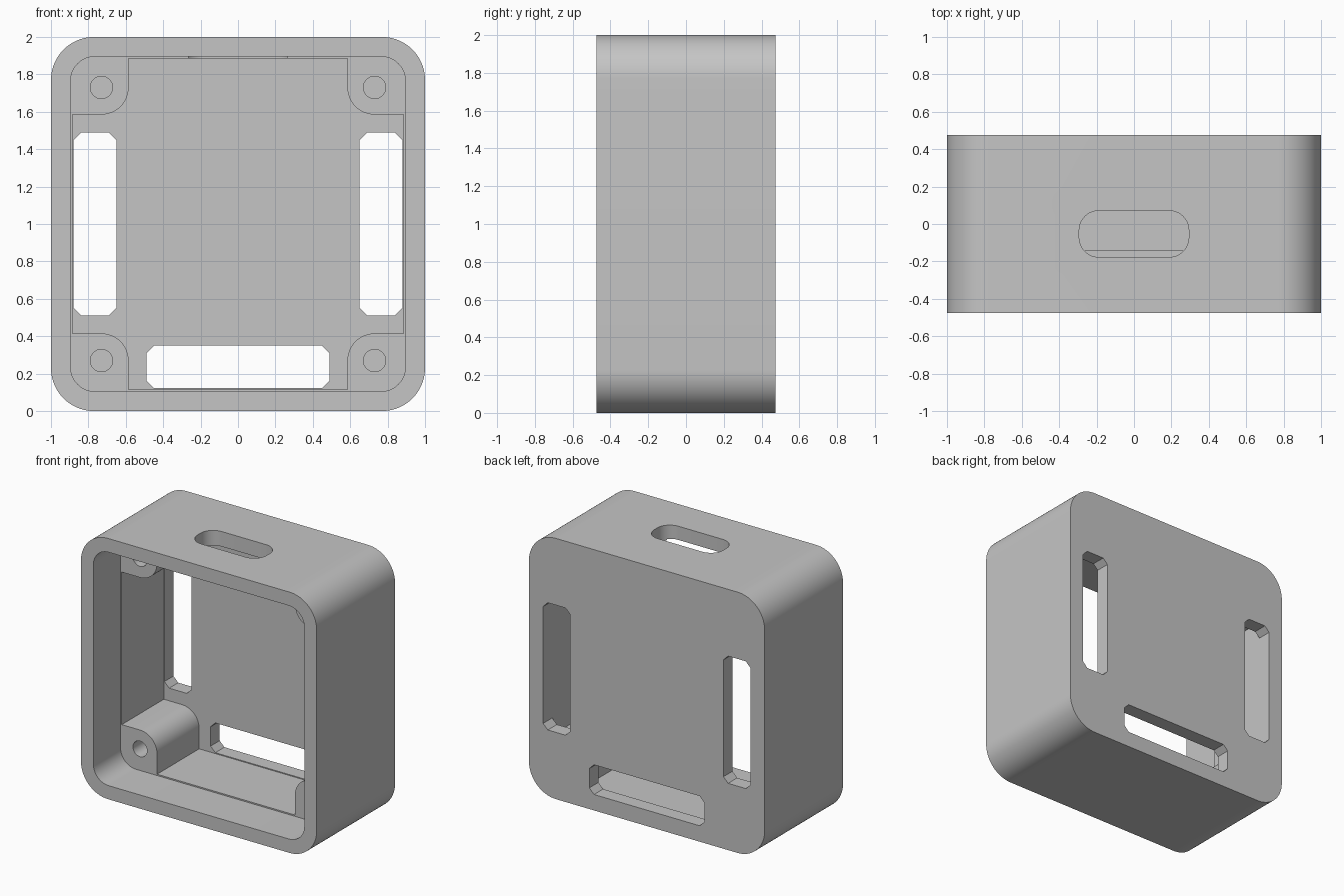
import bpy
import bmesh
from math import pi, cos, sin

cube = bpy.data.objects.get("Cube")
if cube:
    bpy.data.objects.remove(cube, do_unlink=True)

# Single grey plastic
grey = bpy.data.materials.new("grey_plastic")
grey.use_nodes = True
colour = (0.56, 0.56, 0.56, 1)
grey.diffuse_color = colour
grey.node_tree.nodes["Principled BSDF"].inputs["Base Color"].default_value = colour

MID = 1.0                       # height of the case centre
FRONT, BACK = -0.475, 0.475
SHELF, FLOOR = -0.145, 0.365    # post tops and inside of the back wall


def arc(cx, cy, r, start, end, steps):
    angles = [start + (end - start) * i / steps for i in range(steps + 1)]
    return [(cx + r * cos(a), cy + r * sin(a)) for a in angles]


def rounded_rect(cx, cy, hw, hh, r, steps=12):
    """Rectangle with rounded corners; one step gives a chamfer."""
    pts = []
    for i, (sx, sy) in enumerate([(1, 1), (-1, 1), (-1, -1), (1, -1)]):
        pts += arc(cx + sx * (hw - r), cy + sy * (hh - r), r,
                   i * pi / 2, (i + 1) * pi / 2, steps)
    return pts


def prism(name, profile, start, end, axis="Y"):
    """Extrude a closed profile along Y (profile in xz) or Z (profile in xy)."""
    bm = bmesh.new()
    place = (lambda u, v, d: (u, d, v)) if axis == "Y" else (lambda u, v, d: (u, v, d))
    face = bm.faces.new([bm.verts.new(place(u, v, start)) for u, v in profile])
    new = bmesh.ops.extrude_face_region(bm, geom=[face])["geom"]
    move = place(0, 0, end - start)
    bmesh.ops.translate(bm, vec=move, verts=[g for g in new if isinstance(g, bmesh.types.BMVert)])
    bmesh.ops.recalc_face_normals(bm, faces=bm.faces)
    mesh = bpy.data.meshes.new(name)
    bm.to_mesh(mesh)
    bm.free()
    mesh.materials.append(grey)
    obj = bpy.data.objects.new(name, mesh)
    bpy.context.collection.objects.link(obj)
    return obj


def cut(body, cutter):
    cutter.hide_render = True
    mod = body.modifiers.new("cut", "BOOLEAN")
    mod.operation = "DIFFERENCE"
    mod.solver = "EXACT"
    mod.object = cutter
    bpy.context.view_layer.objects.active = body
    bpy.ops.object.modifier_apply(modifier=mod.name)
    bpy.data.objects.remove(cutter, do_unlink=True)


# Outer shell
case = prism("case", rounded_rect(0, MID, 1, 1, 0.23, 20), FRONT, BACK)

# Front recess that receives a lid
cut(case, prism("recess", rounded_rect(0, MID, 0.895, 0.895, 0.13), -0.6, SHELF))

# Deep cavity: a cross whose inner corners leave four rounded screw posts
WALL, POST, HOLE = 0.885, 0.585, 0.73
cavity = []
for i in range(4):
    quarter = [(WALL, POST)] + arc(HOLE, HOLE, HOLE - POST, 1.5 * pi, pi, 12) + [(POST, WALL)]
    for x, z in quarter:
        for _ in range(i):
            x, z = -z, x
        cavity.append((x, MID + z))
cut(case, prism("cavity", cavity, -0.3, FLOOR))

# Screw holes in the posts
for sx in (-1, 1):
    for sz in (-1, 1):
        cut(case, prism("screw_hole", arc(sx * HOLE, MID + sz * HOLE, 0.06, 0, 2 * pi * 23 / 24, 23),
                        -0.3, 0.2))

# Chamfered slots through the back wall: two sides and the bottom
for x in (-0.765, 0.765):
    cut(case, prism("side_slot", rounded_rect(x, MID, 0.115, 0.488, 0.04, 1), 0.3, 0.6))
cut(case, prism("bottom_slot", rounded_rect(0, MID - 0.764, 0.488, 0.114, 0.04, 1), 0.3, 0.6))

# Rounded port in the top wall
cut(case, prism("top_port", rounded_rect(0, -0.053, 0.293, 0.124, 0.105), 1.7, 2.2, "Z"))

# Smooth the rounded walls, keep edges crisp
bpy.ops.object.select_all(action="DESELECT")
case.select_set(True)
bpy.context.view_layer.objects.active = case
bpy.ops.object.shade_smooth_by_angle(angle=pi / 6)
